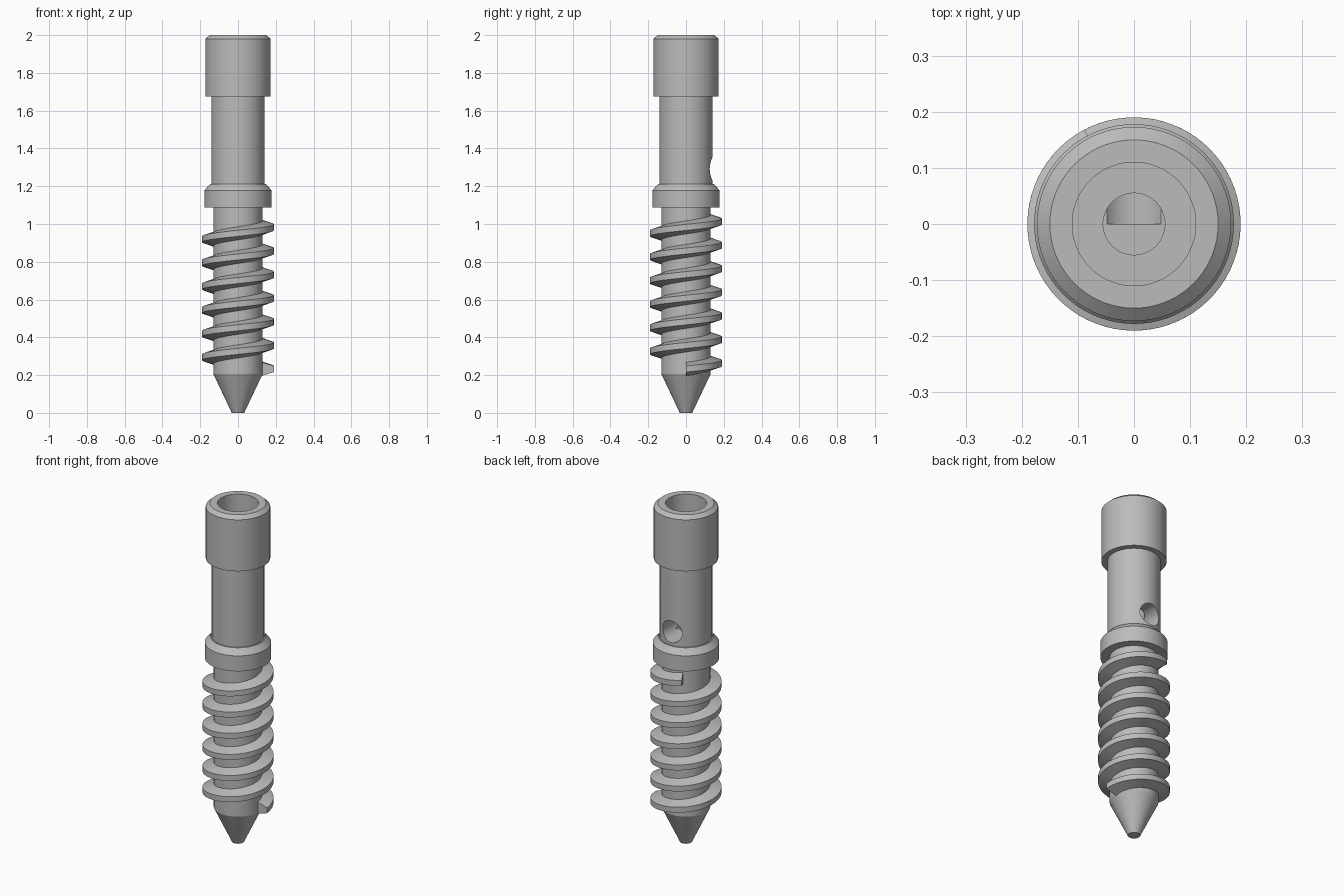
import bpy, bmesh
from math import sin, cos, tau, radians

SEGMENTS = 72

old = bpy.data.objects.get("Cube")
if old:
    bpy.data.objects.remove(old, do_unlink=True)

grey = bpy.data.materials.new("metal grey")
grey.use_nodes = True
colour = (0.5, 0.5, 0.5, 1)
grey.diffuse_color = colour
grey.node_tree.nodes["Principled BSDF"].inputs["Base Color"].default_value = colour


def add_object(name, bm):
    bmesh.ops.recalc_face_normals(bm, faces=bm.faces)
    mesh = bpy.data.meshes.new(name)
    bm.to_mesh(mesh)
    bm.free()
    mesh.materials.append(grey)
    obj = bpy.data.objects.new(name, mesh)
    bpy.context.collection.objects.link(obj)
    return obj


def select_only(obj):
    bpy.ops.object.select_all(action='DESELECT')
    obj.select_set(True)
    bpy.context.view_layer.objects.active = obj


def lathe(name, profile):
    """Revolve (radius, height) points that start and end on the axis."""
    bm = bmesh.new()
    verts = [bm.verts.new((r, 0, z)) for r, z in profile]
    edges = [bm.edges.new(pair) for pair in zip(verts, verts[1:])]
    bmesh.ops.spin(bm, geom=verts + edges, cent=(0, 0, 0), axis=(0, 0, 1),
                   angle=tau, steps=SEGMENTS, use_duplicate=False)
    bmesh.ops.remove_doubles(bm, verts=bm.verts, dist=0.0001)
    return add_object(name, bm)


def helix(name, section, start_z, pitch, turns):
    """Sweep a (radius, height) section up a right-handed helix."""
    bm = bmesh.new()
    steps = round(turns * SEGMENTS)
    rings = []
    for i in range(steps + 1):
        t = turns * i / steps
        c, s = cos(t * tau), sin(t * tau)
        rings.append([bm.verts.new((r * c, r * s, start_z + pitch * t + z))
                      for r, z in section])
    count = len(section)
    for a, b in zip(rings, rings[1:]):
        for j in range(count):
            k = (j + 1) % count
            bm.faces.new((a[j], a[k], b[k], b[j]))
    bm.faces.new(rings[0])
    bm.faces.new(rings[-1])
    return add_object(name, bm)


# Pointed shaft, collar and head, with the stepped bore down the middle
body = lathe("screw_body", [
    (0, 0), (0.033, 0), (0.13, 0.205), (0.13, 1.087),     # tip and core
    (0.178, 1.087), (0.178, 1.178), (0.148, 1.212),       # collar
    (0.141, 1.212), (0.141, 1.676),                       # neck
    (0.173, 1.676), (0.173, 1.98), (0.15, 2.0),           # head
    (0.11, 2.0), (0.11, 1.65), (0.055, 1.65), (0.055, 1.25), (0, 1.25),
])

# Side hole from the bore out through the back of the neck
bpy.ops.mesh.primitive_cylinder_add(vertices=48, radius=0.064, depth=0.3,
                                    location=(0, 0.15, 1.292),
                                    rotation=(radians(90), 0, 0))
cutter = bpy.context.object
cutter.name = "side_hole_cutter"
cutter.hide_render = True
cutter.data.materials.append(grey)
select_only(body)
cut = body.modifiers.new("side_hole", 'BOOLEAN')
cut.operation = 'DIFFERENCE'
cut.solver = 'EXACT'
cut.object = cutter
bpy.ops.object.modifier_apply(modifier=cut.name)
bpy.data.objects.remove(cutter, do_unlink=True)

# Thread with sloping flanks and a flat crest
thread = helix("thread",
               [(0.12, -0.038), (0.19, -0.016), (0.19, 0.016), (0.12, 0.038)],
               start_z=0.232, pitch=0.125, turns=6 + 118 / 360)

for part in (body, thread):
    select_only(part)
    bpy.ops.object.shade_smooth_by_angle(angle=radians(25))
